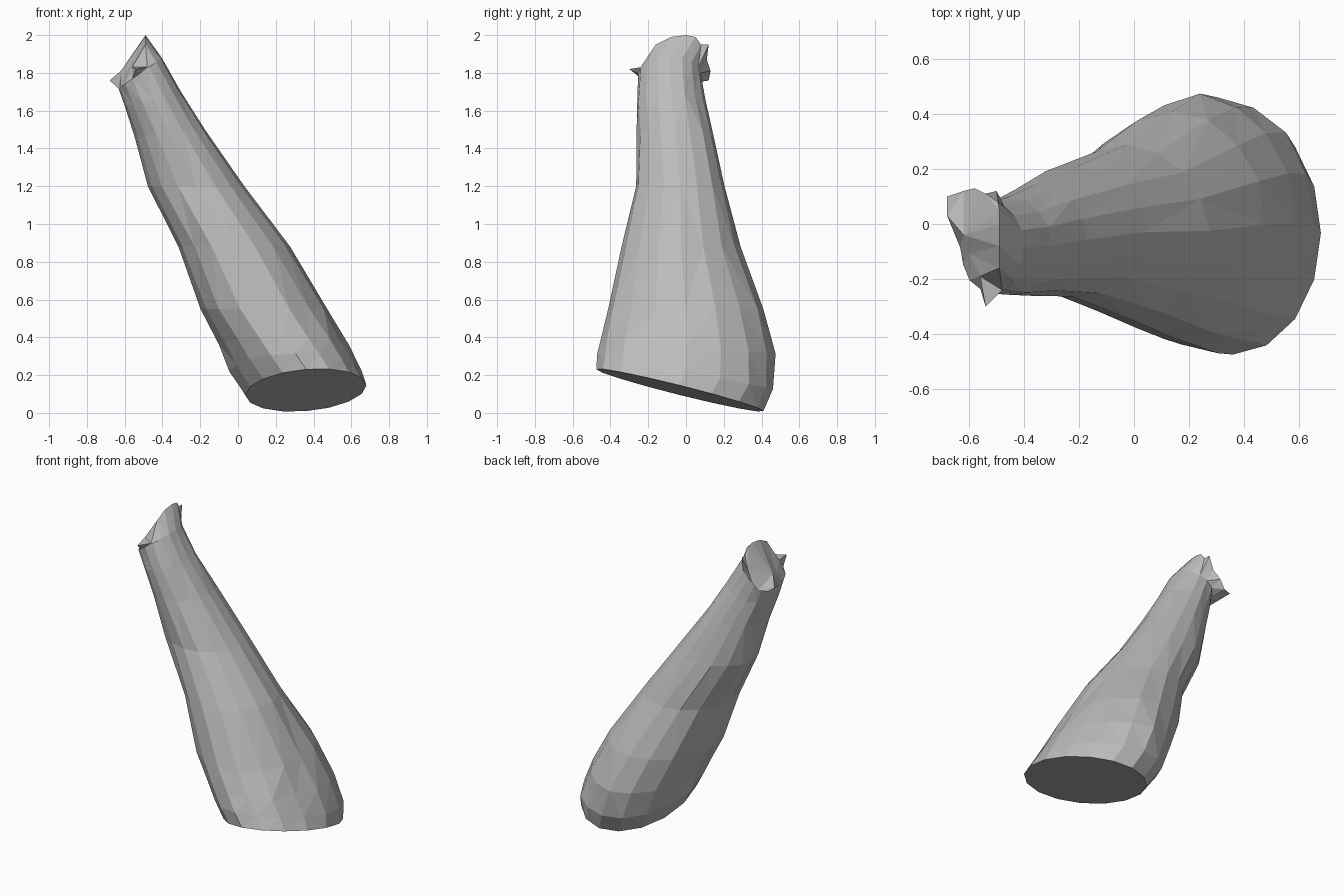
import bpy, bmesh, math, random

cube = bpy.data.objects.get("Cube")
if cube:
    bpy.data.objects.remove(cube, do_unlink=True)
random.seed(4)
SIDES = 16

# Plain grey material
grey = bpy.data.materials.new("plain grey")
grey.use_nodes = True
colour = (0.5, 0.5, 0.5, 1)
grey.diffuse_color = colour
grey.node_tree.nodes["Principled BSDF"].inputs["Base Color"].default_value = colour

# Cross-sections: left x, right x, front y, back y, middle z, slope in x, slope in y
SECTIONS = [
    (0.04, 0.68, -0.475, 0.41, 0.12, 0.08, -0.25),
    (-0.04, 0.65, -0.47, 0.465, 0.22, 0, -0.2),
    (-0.1, 0.58, -0.455, 0.465, 0.36, 0, -0.1),
    (-0.2, 0.48, -0.415, 0.41, 0.55, 0, 0),
    (-0.32, 0.27, -0.335, 0.285, 0.88, 0, 0),
    (-0.48, 0.04, -0.265, 0.205, 1.2, 0, 0),
    (-0.55, -0.17, -0.26, 0.145, 1.48, 0.1, 0),
    (-0.6, -0.3, -0.26, 0.1, 1.66, 0.27, 0),
    (-0.63, -0.4, -0.25, 0.08, 1.8, 0.7, 0),
]

# Ragged rim around the cut upper end
RIM = [
    (-0.49, 0, 2), (-0.49, 0.05, 1.99), (-0.495, 0.08, 1.95), (-0.5, 0.12, 1.95),
    (-0.54, 0.11, 1.87), (-0.58, 0.13, 1.81), (-0.62, 0.12, 1.76), (-0.68, 0.1, 1.76),
    (-0.68, 0.03, 1.76), (-0.62, -0.04, 1.81), (-0.6, -0.11, 1.79), (-0.56, -0.19, 1.83),
    (-0.54, -0.3, 1.82), (-0.48, -0.24, 1.83), (-0.49, -0.16, 1.95), (-0.49, -0.08, 1.99),
]


def section_points(left, right, front, back, z, slope_x, slope_y, rough):
    """Sloping oval with slightly uneven corners."""
    points = []
    for i in range(SIDES):
        angle = math.tau * i / SIDES
        scale = 1 + random.uniform(-rough, rough)
        dx = (right - left) / 2 * math.cos(angle) * scale
        dy = (back - front) / 2 * math.sin(angle) * scale
        points.append(((left + right) / 2 + dx, (front + back) / 2 + dy,
                       z + slope_x * dx + slope_y * dy))
    return points


# Tapered leaning body, closed by a flat base and the cut end
bm = bmesh.new()
loops = []
for n, section in enumerate(SECTIONS):
    rough = 0 if n == 0 else 0.025
    loops.append([bm.verts.new(p) for p in section_points(*section, rough)])
loops.append([bm.verts.new(p) for p in RIM])

for lower, upper in zip(loops, loops[1:]):
    for i in range(SIDES):
        j = (i + 1) % SIDES
        a, b, c, d = lower[i], lower[j], upper[j], upper[i]
        # Fold each panel along its shorter diagonal
        if (a.co - c.co).length < (b.co - d.co).length:
            bm.faces.new((a, b, c))
            bm.faces.new((a, c, d))
        else:
            bm.faces.new((a, b, d))
            bm.faces.new((b, c, d))
bm.faces.new(list(reversed(loops[0])))
cut_end = bm.faces.new(loops[-1])
bmesh.ops.triangulate(bm, faces=[cut_end])
bmesh.ops.recalc_face_normals(bm, faces=bm.faces[:])

mesh = bpy.data.meshes.new("leaning_trunk")
bm.to_mesh(mesh)
bm.free()
mesh.materials.append(grey)
trunk = bpy.data.objects.new("leaning_trunk", mesh)
bpy.context.collection.objects.link(trunk)
